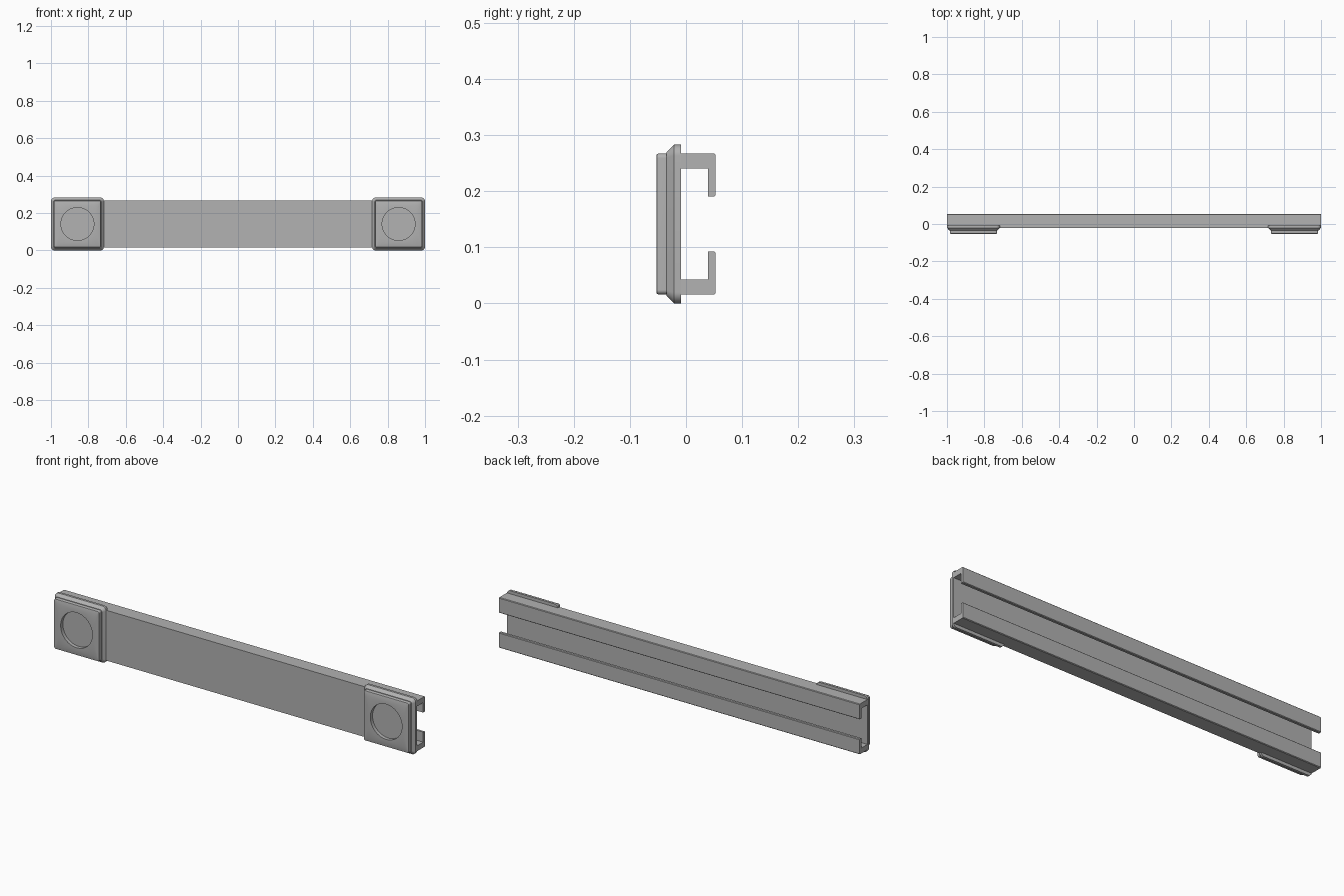
import bpy, bmesh, math

cube = bpy.data.objects.get("Cube")
if cube:
    bpy.data.objects.remove(cube, do_unlink=True)

MID_Z = 0.1415
PER_CORNER = 12

grey = bpy.data.materials.new("plain grey")
grey.use_nodes = True
colour = (0.445, 0.445, 0.445, 1)
grey.diffuse_color = colour
grey.node_tree.nodes["Principled BSDF"].inputs["Base Color"].default_value = colour


def finish(bm, name):
    bmesh.ops.recalc_face_normals(bm, faces=bm.faces)
    mesh = bpy.data.meshes.new(name)
    bm.to_mesh(mesh)
    bm.free()
    mesh.materials.append(grey)
    obj = bpy.data.objects.new(name, mesh)
    bpy.context.scene.collection.objects.link(obj)
    bpy.ops.object.select_all(action='DESELECT')
    obj.select_set(True)
    bpy.context.view_layer.objects.active = obj
    bpy.ops.object.shade_smooth_by_angle(angle=math.radians(30))
    return obj


def rounded_square(half, radius):
    """Points of a square with rounded corners, counter-clockwise."""
    pts = []
    for corner in range(4):
        mid = math.radians(45 + 90 * corner)
        cx = math.copysign(half - radius, math.cos(mid))
        cz = math.copysign(half - radius, math.sin(mid))
        for i in range(PER_CORNER):
            a = math.radians(90) * (corner + i / (PER_CORNER - 1))
            pts.append((cx + radius * math.cos(a), cz + radius * math.sin(a)))
    return pts


def circle(radius):
    n = 4 * PER_CORNER
    return [(radius * math.cos(math.tau * (i + 0.5) / n),
             radius * math.sin(math.tau * (i + 0.5) / n)) for i in range(n)]


def make_pad(name, x):
    """Stepped square pad with a round recess in its front."""
    layers = [(-0.009, rounded_square(0.1415, 0.02)),
              (-0.021, rounded_square(0.1415, 0.02)),
              (-0.035, rounded_square(0.128, 0.01)),
              (-0.035, rounded_square(0.1255, 0.008)),
              (-0.049, rounded_square(0.1255, 0.008)),
              (-0.0518, rounded_square(0.1243, 0.007)),
              (-0.053, rounded_square(0.1215, 0.005)),
              (-0.053, circle(0.088)),
              (-0.035, circle(0.088))]
    bm = bmesh.new()
    rings = [[bm.verts.new((x + px, y, MID_Z + pz)) for px, pz in pts]
             for y, pts in layers]
    for a, b in zip(rings, rings[1:]):
        for i in range(len(a)):
            j = (i + 1) % len(a)
            bm.faces.new((a[i], a[j], b[j], b[i]))
    bm.faces.new(rings[0])
    bm.faces.new(rings[-1])
    return finish(bm, name)


def make_rail():
    """C-shaped channel, open to the back, run along x."""
    r = 0.003
    upper = [(-0.021, 0.126), (0.053 - r, 0.126), (0.053, 0.126 - r),
             (0.053, 0.049 + r), (0.053 - r, 0.049), (0.039, 0.049),
             (0.039, 0.099), (-0.009, 0.099)]
    profile = upper + [(y, -z) for y, z in reversed(upper)]
    bm = bmesh.new()
    ends = [[bm.verts.new((x, y, MID_Z + z)) for y, z in profile]
            for x in (-0.9995, 0.9995)]
    for end in ends:
        bm.faces.new(end)
    for i in range(len(profile)):
        j = (i + 1) % len(profile)
        bm.faces.new((ends[0][i], ends[0][j], ends[1][j], ends[1][i]))
    return finish(bm, "channel_rail")


make_rail()
for side, sign in (("left", 1), ("right", -1)):
    make_pad(side + "_end_pad", sign * 0.8585)
